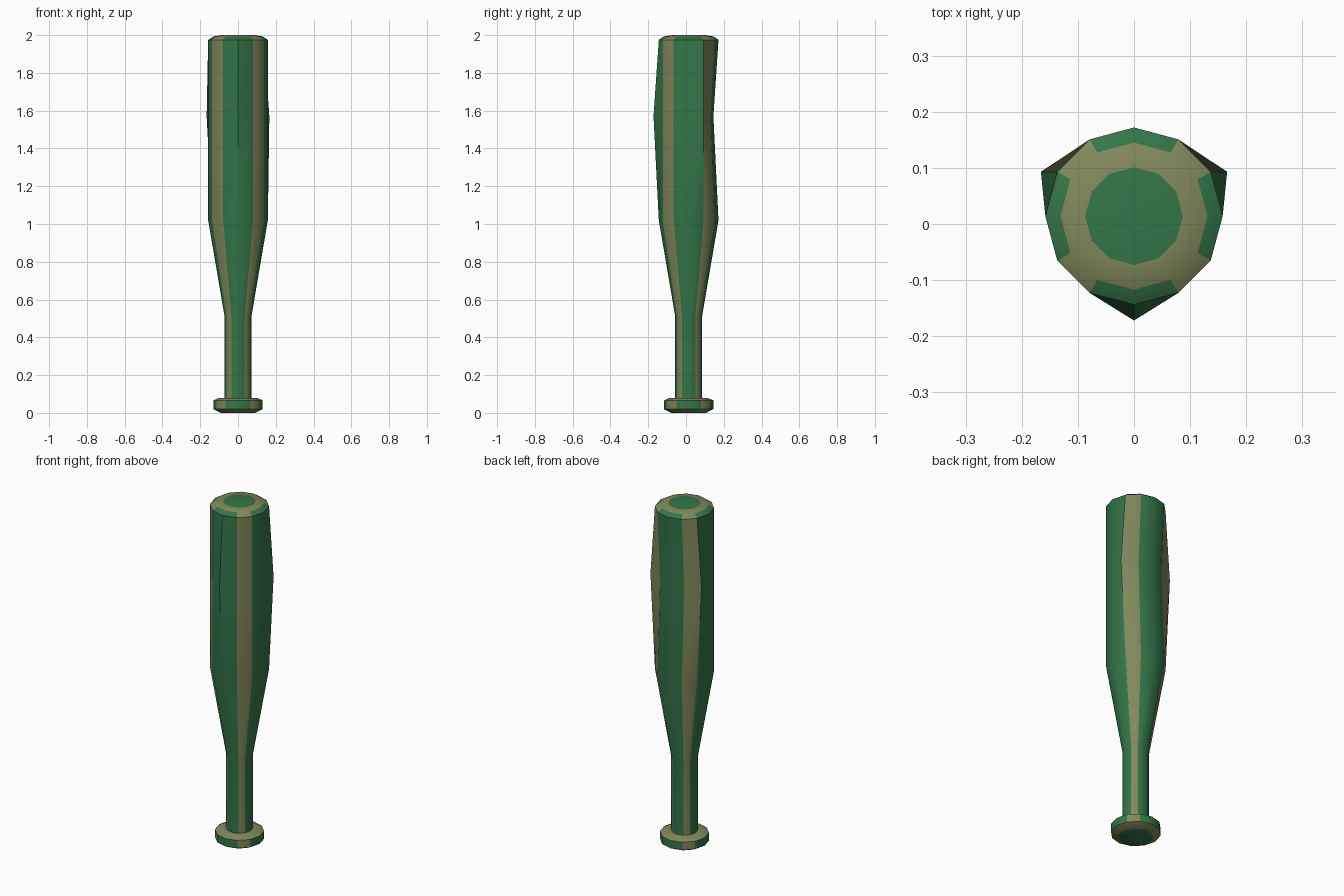
import bpy, bmesh, math

if "Cube" in bpy.data.objects:
    bpy.data.objects.remove(bpy.data.objects["Cube"])

SIDES = 12
CY = 0.014  # the bat axis sits slightly behind the origin

def material(name, color):
    m = bpy.data.materials.new(name)
    m.diffuse_color = color
    m.use_nodes = True
    m.node_tree.nodes["Principled BSDF"].inputs["Base Color"].default_value = m.diffuse_color
    return m

green = material("green_paint", (0.034, 0.18, 0.065, 1))
olive = material("olive_paint", (0.22, 0.25, 0.107, 1))

# Profile from bottom to top: z, radius, whether the band above is striped
PROFILE = [
    (0.00, 0.092, False),   # knob underside
    (0.02, 0.131, True),    # knob rim
    (0.066, 0.131, False),  # knob top
    (0.08, 0.100, False),
    (0.08, 0.071, True),    # grip
    (0.51, 0.071, True),    # taper
    (1.02, 0.158, True),    # barrel
    (1.57, 0.158, True),    # dented ring
    (1.975, 0.158, True),   # end bevel
    (1.993, 0.131, False),  # end ring
    (2.00, 0.087, False),
]

# Dented ring: vertex index (30 degree steps) -> replaced x, y
DENTS = {9: (0, -0.172), 1: (0.166, 0.093), 5: (-0.166, 0.093),
         2: (0.078, 0.130), 4: (-0.078, 0.130), 3: (0, 0.145)}

bm = bmesh.new()
rings = []
for z, r, _ in PROFILE:
    ring = []
    for i in range(SIDES):
        a = 2 * math.pi * i / SIDES
        x, y = r * math.cos(a), CY + r * math.sin(a)
        if z == 1.57:
            x, y = DENTS.get(i, (x, y))
        ring.append(bm.verts.new((x, y, z)))
    rings.append(ring)

# Bands: striped ones are olive on the diagonals and green elsewhere
for k in range(len(rings) - 1):
    lo, hi = rings[k], rings[k + 1]
    for i in range(SIDES):
        j = (i + 1) % SIDES
        f = bm.faces.new((lo[i], lo[j], hi[j], hi[i]))
        f.material_index = 0 if PROFILE[k][2] and i % 3 != 1 else 1

# Green end caps
bm.faces.new(rings[0][::-1])
bm.faces.new(rings[-1])
bm.normal_update()

mesh = bpy.data.meshes.new("bat")
bm.to_mesh(mesh)
bm.free()
mesh.materials.append(green)
mesh.materials.append(olive)
bat = bpy.data.objects.new("bat", mesh)
bpy.context.collection.objects.link(bat)

# Smooth around the barrel, sharp at the bevels and dents
bpy.context.view_layer.objects.active = bat
bat.select_set(True)
bpy.ops.object.shade_smooth_by_angle(angle=math.radians(40))
